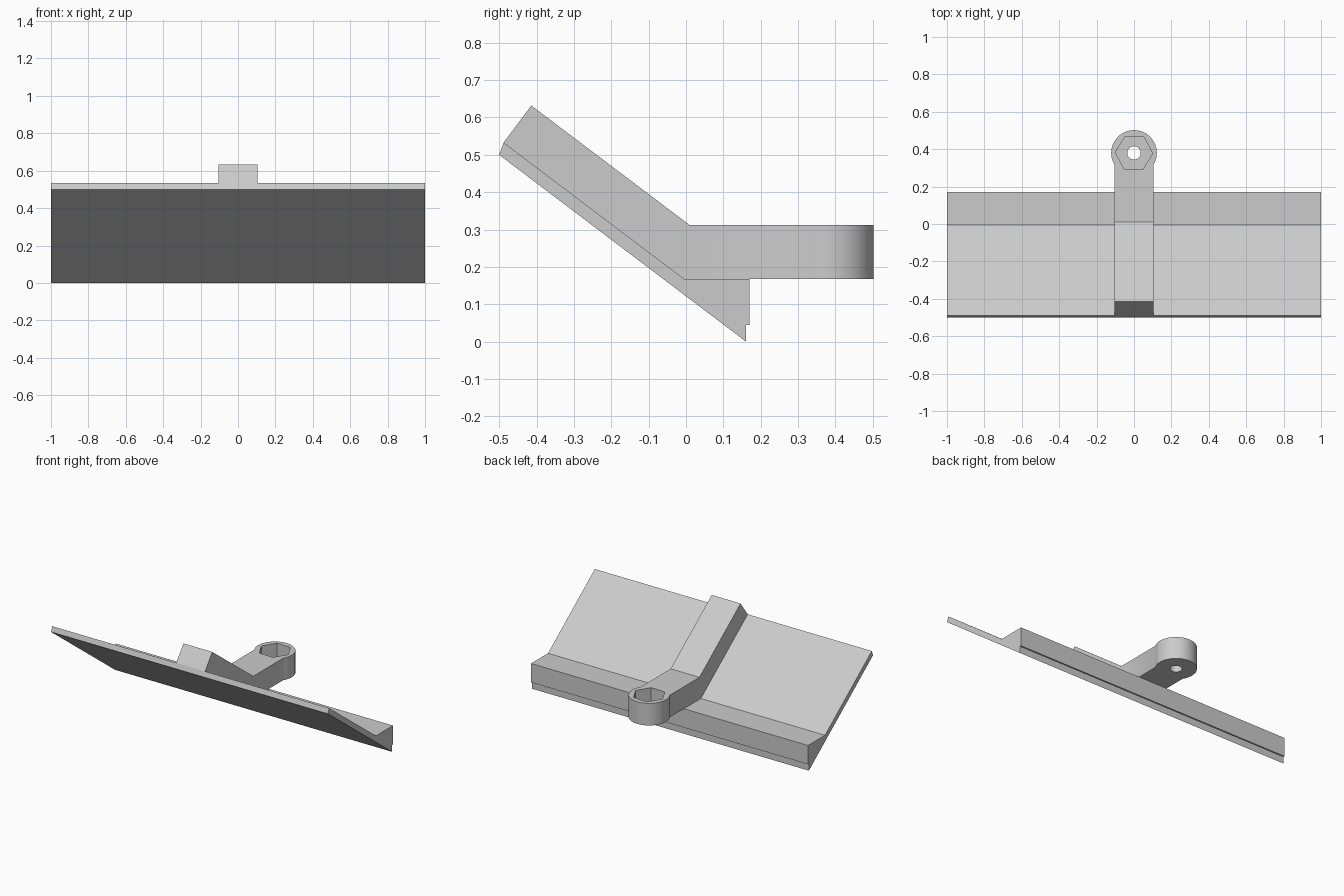
import bpy
import bmesh
import math

cube = bpy.data.objects.get("Cube")
if cube:
    bpy.data.objects.remove(cube, do_unlink=True)

grey = bpy.data.materials.new("plain grey")
grey.use_nodes = True
GREY = (0.6, 0.6, 0.6, 1)
grey.diffuse_color = GREY
grey.node_tree.nodes["Principled BSDF"].inputs["Base Color"].default_value = GREY


def prism(name, points, offset):
    """Extrude a closed outline of 3D points along an offset."""
    bm = bmesh.new()
    face = bm.faces.new([bm.verts.new(p) for p in points])
    new = bmesh.ops.extrude_face_region(bm, geom=[face])["geom"]
    bmesh.ops.translate(bm, vec=offset,
                        verts=[v for v in new if isinstance(v, bmesh.types.BMVert)])
    bmesh.ops.recalc_face_normals(bm, faces=bm.faces)
    mesh = bpy.data.meshes.new(name)
    bm.to_mesh(mesh)
    bm.free()
    mesh.materials.append(grey)
    obj = bpy.data.objects.new(name, mesh)
    bpy.context.collection.objects.link(obj)
    return obj


def bar(name, profile, half_width):
    """Side profile (y, z) extruded across x."""
    return prism(name, [(-half_width, y, z) for y, z in profile], (2 * half_width, 0, 0))


def post(name, radius, sides, z0, z1, turn=0.0):
    """Upright regular prism on the socket axis."""
    angles = [turn + math.tau * i / sides for i in range(sides)]
    return prism(name, [(radius * math.cos(a), SOCKET_Y + radius * math.sin(a), z0)
                        for a in angles], (0, 0, z1 - z0))


def boolean(target, tool, operation):
    mod = target.modifiers.new(tool.name, 'BOOLEAN')
    mod.operation = operation
    mod.solver = 'EXACT'
    mod.object = tool
    bpy.context.view_layer.objects.active = target
    bpy.ops.object.modifier_apply(modifier=mod.name)
    bpy.data.objects.remove(tool, do_unlink=True)


LOW, HIGH = 0.168, 0.312
SOCKET_Y = 0.38

# Wide blade: sloping plate with a thick, stepped back edge
bar("blade", [(-0.5, 0.5), (-0.488, 0.533), (-0.005, LOW), (0.17, LOW),
              (0.17, 0.045), (0.161, 0.045), (0.161, 0)], 1.0)

# Bent handle rib that runs down the blade and out to the socket
handle = bar("handle", [(-0.488, 0.533), (-0.414, 0.632), (0.01, HIGH),
                        (SOCKET_Y, HIGH), (SOCKET_Y, LOW), (-0.005, LOW)], 0.104)

# Round end with a hexagonal nut pocket and a bolt hole
boolean(handle, post("round_end", 0.122, 32, LOW, HIGH), 'UNION')
boolean(handle, post("nut_pocket", 0.1, 6, LOW + 0.04, HIGH + 0.1, math.radians(-2)),
        'DIFFERENCE')
boolean(handle, post("bolt_hole", 0.036, 24, LOW - 0.1, HIGH + 0.1), 'DIFFERENCE')

bpy.ops.object.select_all(action='DESELECT')
handle.select_set(True)
bpy.context.view_layer.objects.active = handle
bpy.ops.object.shade_smooth_by_angle(angle=math.radians(30))
